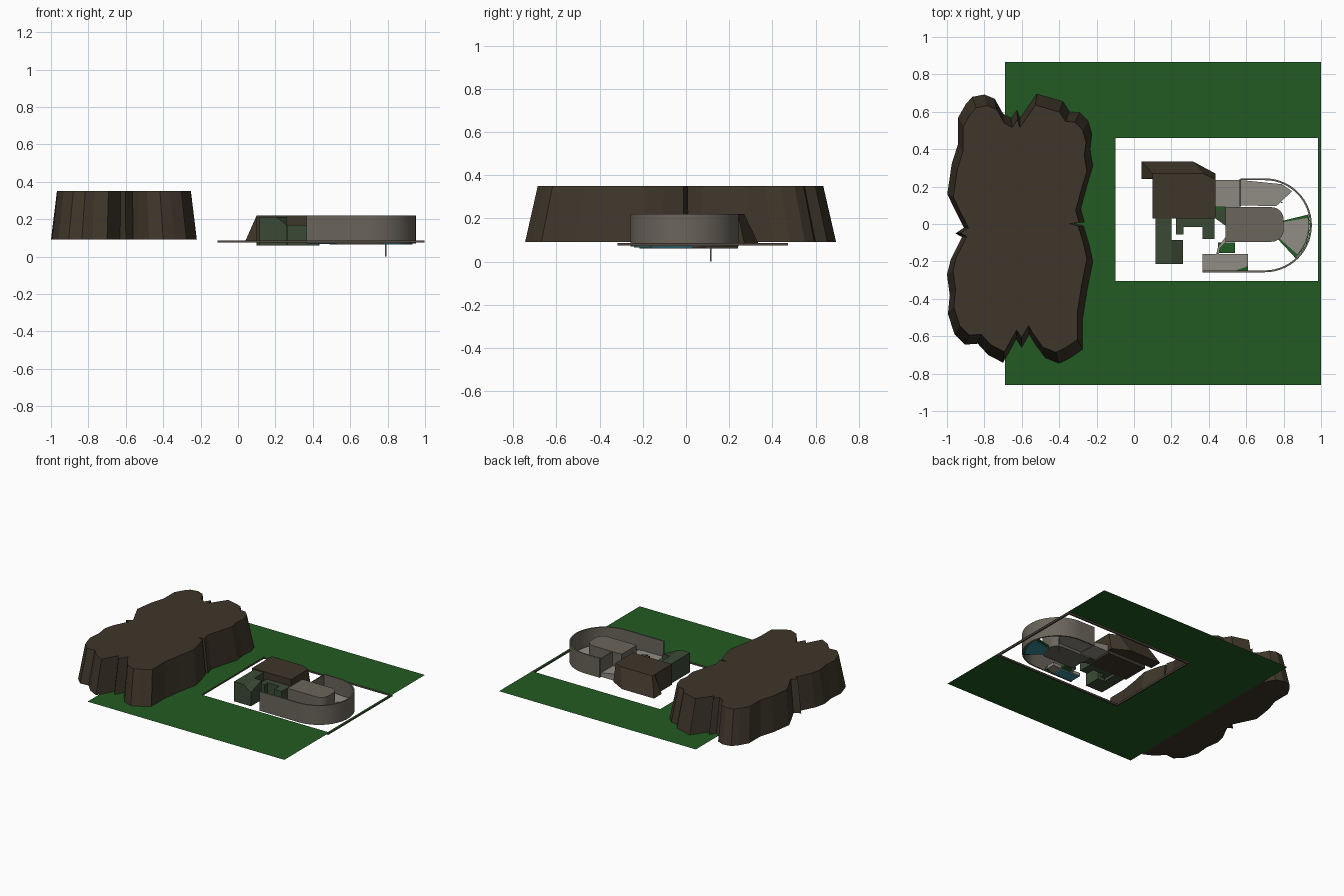
import bpy, bmesh, math

def mat(name, r, g, b):
    m = bpy.data.materials.new(name)
    m.diffuse_color = (r, g, b, 1)
    return m

GRASS = mat("grass green", 0.016, 0.105, 0.016)
ROCK = mat("earth brown", 0.048, 0.037, 0.023)
STONE = mat("warm grey", 0.145, 0.13, 0.105)
PALE = mat("pale grey", 0.285, 0.268, 0.24)
MOSS = mat("moss green", 0.043, 0.068, 0.036)
TEAL = mat("teal", 0.045, 0.27, 0.33)
TRIM = mat("trim brown", 0.085, 0.065, 0.05)

def make(name, verts, faces, m, smooth=False):
    me = bpy.data.meshes.new(name)
    me.from_pydata(verts, [], faces)
    bm = bmesh.new()
    bm.from_mesh(me)
    bmesh.ops.recalc_face_normals(bm, faces=bm.faces)
    bm.to_mesh(me)
    bm.free()
    me.materials.append(m)
    ob = bpy.data.objects.new(name, me)
    bpy.context.collection.objects.link(ob)
    if smooth:
        bpy.ops.object.select_all(action='DESELECT')
        ob.select_set(True)
        bpy.context.view_layer.objects.active = ob
        bpy.ops.object.shade_smooth_by_angle(angle=math.radians(30))
    return ob

def prism(name, base, z0, z1, m, top=None, smooth=False):
    """Solid between a base outline and a top outline; z1 may be a list of heights."""
    top = top or base
    n = len(base)
    zs = z1 if isinstance(z1, list) else [z1] * n
    verts = [(x, y, z0) for x, y in base] + [(x, y, z) for (x, y), z in zip(top, zs)]
    faces = [list(range(n))[::-1], list(range(n, 2 * n))]
    faces += [(i, (i + 1) % n, n + (i + 1) % n, n + i) for i in range(n)]
    return make(name, verts, faces, m, smooth)

def rect(x0, y0, x1, y1):
    return [(x0, y0), (x1, y0), (x1, y1), (x0, y1)]

def arc(cx, cy, r, a0, a1, n):
    return [(cx + r * math.cos(math.radians(a0 + (a1 - a0) * i / n)),
             cy + r * math.sin(math.radians(a0 + (a1 - a0) * i / n))) for i in range(n + 1)]

# ground sheet with a rectangular opening
outer, inner = rect(-0.69, -0.86, 1.0, 0.865), rect(-0.10, -0.305, 0.985, 0.46)
make("ground_sheet", [(x, y, 0.088) for x, y in outer + inner],
     [(i, (i + 1) % 4, 4 + (i + 1) % 4, 4 + i) for i in range(4)], GRASS)

# frame under the edge of the opening
fo = rect(-0.11, -0.318, 0.998, 0.472)
fv = [(x, y, z) for z in (0.074, 0.087) for x, y in fo + inner]
ff = []
for i in range(4):
    j = (i + 1) % 4
    ff += [(i, j, 4 + j, 4 + i), (8 + i, 8 + j, 12 + j, 12 + i),
           (i, j, 8 + j, 8 + i), (4 + i, 4 + j, 12 + j, 12 + i)]
make("opening_frame", fv, ff, TRIM)

# big rock plateau, ragged outline tapering to the top
rock = [(-.94, .57), (-.90, .64), (-.865, .68), (-.80, .692), (-.745, .67), (-.70, .59),
        (-.655, .565), (-.625, .61), (-.61, .565), (-.565, .63), (-.52, .695), (-.38, .655),
        (-.345, .60), (-.29, .595), (-.245, .55), (-.225, .48), (-.235, .40), (-.22, .31),
        (-.25, .21), (-.285, .08), (-.265, .01), (-.32, .005), (-.27, -.01), (-.24, -.11),
        (-.22, -.20), (-.25, -.35), (-.275, -.51), (-.275, -.67), (-.34, -.715), (-.40, -.745),
        (-.475, -.715), (-.53, -.64), (-.56, -.59), (-.60, -.66), (-.63, -.615), (-.70, -.742),
        (-.78, -.70), (-.835, -.64), (-.905, -.645), (-.96, -.59), (-.995, -.48), (-.985, -.38),
        (-1.0, -.27), (-.98, -.19), (-.92, -.07), (-.955, -.05), (-.91, -.02), (-.96, .08),
        (-.998, .16), (-.975, .32), (-.94, .43)]
cx, cy, k = -0.61, -0.03, 0.918
prism("rock_plateau", rock, 0.09, 0.35, ROCK,
      [(cx + (x - cx) * k, cy + (y - cy) * k) for x, y in rock])

# brown building with sloping back and buttress
prism("brown_building",
      [(.10, .03), (.435, .03), (.435, .27), (.315, .335), (.04, .335), (.04, .24), (.10, .24)],
      0.085, 0.22, ROCK,
      [(.10, .03), (.435, .03), (.435, .24), (.37, .27), (.10, .27), (.10, .245), (.10, .24)])
prism("brown_building_foot", rect(.10, .03, .435, .24), 0.06, 0.085, ROCK)

# moss green wing and its lower annexe
prism("green_wing", rect(.115, -.215, .2, .03), 0.06, 0.212, MOSS)
prism("green_wing_corner", rect(.2, -.215, .262, -.085), 0.06, [.212, .168, .212, .212], MOSS)
prism("green_annexe", [(.225, .03), (.225, -.055), (.265, -.055), (.265, -.015), (.365, -.015),
                       (.365, -.08), (.43, -.08), (.43, .03)], 0.06, 0.168, MOSS)

# curved outer wall
wo = [(.365, -.258)] + arc(.70, -.007, .251, -90, 90, 28) + [(.57, .244)]
wi = [(.57, .234)] + arc(.70, -.007, .241, 90, -90, 28) + [(.365, -.248)]
prism("curved_wall", wo + wi, 0.07, 0.22, STONE, smooth=True)

# central hall with rounded end
hall = [(.49, .09), (.49, -.095)] + arc(.735, -.03, .065, -90, 0, 7) + arc(.735, .025, .065, 0, 90, 7)
prism("central_hall", hall, 0.065, 0.215, STONE, smooth=True)

# north walkway, ramp and cross plate
walk = [(.57, .10), (.76, .095), (.845, .175), (.79, .213), (.70, .222), (.57, .235)]
prism("north_walkway", walk, 0.08, 0.105, PALE)
prism("north_ramp", rect(.435, .09, .57, .235), 0.075, [.13, .105, .105, .13], PALE)
prism("cross_plate", rect(.565, .095, .573, .24), 0.075, 0.215, STONE)
prism("green_ledge", rect(.385, .078, .57, .09), 0.07, 0.10, GRASS)
prism("hall_link", [(.435, .03), (.49, -.01), (.49, .08), (.435, .08)], 0.07, 0.10, MOSS)

# east terrace: green border, pale paving and teal underside
def fan(r0, r1, a0, a1):
    return arc(.70, -.007, r0, a0, a1, 5) + arc(.70, -.007, r1, a1, a0, 5)
prism("east_terrace_border", fan(.085, .24, -47, 14), 0.072, 0.085, GRASS)
prism("east_terrace", fan(.095, .232, -42, 10), 0.085, 0.09, PALE)
prism("east_terrace_underside", fan(.095, .232, -42, 10), 0.064, 0.072, TEAL)

# south terrace: paving, green beds and teal underside
prism("south_terrace", [(.365, -.248), (.545, -.248), (.61, -.225), (.61, -.16), (.455, -.16),
                        (.365, -.16)], 0.075, 0.10, PALE)
prism("south_terrace_underside", rect(.375, -.24, .53, -.165), 0.066, 0.075, TEAL)
prism("south_bed", rect(.45, -.155, .54, -.10), 0.075, 0.095, GRASS)
prism("south_bed_corner", [(.545, -.248), (.61, -.248), (.61, -.225)], 0.075, 0.095, GRASS)
prism("south_slope", [(.44, -.16), (.45, -.12), (.49, -.07), (.49, -.10), (.46, -.13), (.455, -.16)],
      0.075, 0.13, PALE)

# thin post reaching the bottom
prism("thin_post", rect(.787, .112, .793, .118), 0.0, 0.10, STONE)
